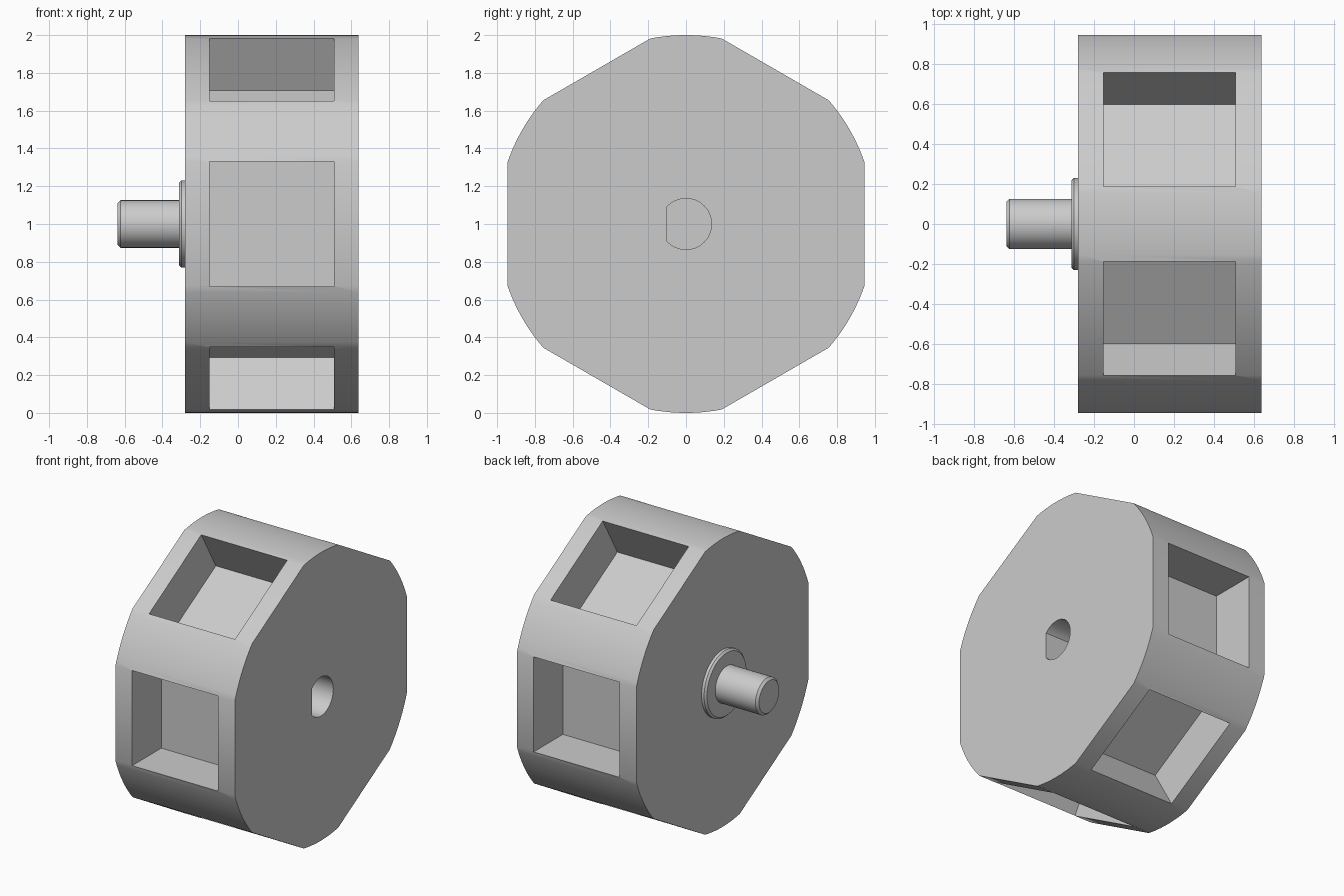
import bpy, bmesh, math
from mathutils import Matrix

cube = bpy.data.objects.get("Cube")
if cube:
    bpy.data.objects.remove(cube, do_unlink=True)

X0, X1 = -0.28, 0.637           # faces of the drum
APOTHEM, DEPTH, POCKET = 0.945, 0.32, 0.66
AXIS_Z = 1.0

grey = bpy.data.materials.new("plain grey")
grey.use_nodes = True
colour = (0.6, 0.6, 0.6, 1)
grey.diffuse_color = colour
grey.node_tree.nodes["Principled BSDF"].inputs["Base Color"].default_value = colour


def finish(bm, name):
    bmesh.ops.recalc_face_normals(bm, faces=bm.faces)
    mesh = bpy.data.meshes.new(name)
    bm.to_mesh(mesh)
    bm.free()
    mesh.materials.append(grey)
    ob = bpy.data.objects.new(name, mesh)
    ob.location.z = AXIS_Z
    bpy.context.collection.objects.link(ob)
    return ob


def select(ob):
    bpy.ops.object.select_all(action='DESELECT')
    ob.select_set(True)
    bpy.context.view_layer.objects.active = ob


def smooth(ob):
    select(ob)
    bpy.ops.object.shade_smooth_by_angle(angle=math.radians(30))


def arc(radius, start, end, steps):
    angles = [start + (end - start) * i / steps for i in range(steps + 1)]
    return [(radius * math.cos(a), radius * math.sin(a)) for a in angles]


def prism(outline, x0, x1, name):
    """Extrude a (y, z) outline along x."""
    bm = bmesh.new()
    face = bm.faces.new([bm.verts.new((x0, y, z)) for y, z in outline])
    side = bmesh.ops.extrude_face_region(bm, geom=[face])["geom"]
    verts = [v for v in side if isinstance(v, bmesh.types.BMVert)]
    bmesh.ops.translate(bm, verts=verts, vec=(x1 - x0, 0, 0))
    return finish(bm, name)


def lathe(profile, name, steps=64):
    """Spin an (x, radius) profile around the x axis."""
    bm = bmesh.new()
    verts = [bm.verts.new((x, r, 0)) for x, r in profile]
    edges = [bm.edges.new(pair) for pair in zip(verts, verts[1:])]
    bmesh.ops.spin(bm, geom=verts + edges, cent=(0, 0, 0), axis=(1, 0, 0),
                   angle=math.tau, steps=steps)
    bmesh.ops.remove_doubles(bm, verts=bm.verts, dist=1e-5)
    ob = finish(bm, name)
    smooth(ob)
    return ob


def cut(target, cutter):
    cutter.hide_render = True
    mod = target.modifiers.new("cut", 'BOOLEAN')
    mod.operation, mod.solver, mod.object = 'DIFFERENCE', 'EXACT', cutter
    select(target)
    bpy.ops.object.modifier_apply(modifier=mod.name)
    bpy.data.objects.remove(cutter, do_unlink=True)


# Round drum with six flats
half_flat = math.acos(APOTHEM)
sixth = math.tau / 6
outline = []
for i in range(6):
    outline += arc(1, i * sixth + half_flat, (i + 1) * sixth - half_flat, 10)
drum = prism(outline, X0, X1, "drum")

# Square pocket sunk into each flat
bm = bmesh.new()
for i in range(6):
    place = (Matrix.Rotation(i * sixth, 4, 'X')
             @ Matrix.Translation(((X0 + X1) / 2, APOTHEM, 0))
             @ Matrix.Diagonal((POCKET, 2 * DEPTH, POCKET, 1)))
    bmesh.ops.create_cube(bm, size=1, matrix=place)
cut(drum, finish(bm, "pocket_cutter"))

# D-shaped socket in the plain face
flat_angle = math.acos(-0.1 / 0.135)
cut(drum, prism(arc(0.135, -flat_angle, flat_angle, 48), X1 - 0.4, X1 + 0.1, "socket_cutter"))
smooth(drum)

# Collar and shaft with chamfered rims
lathe([(X0, 0), (X0, 0.23), (-0.3, 0.23), (-0.313, 0.217), (-0.313, 0)], "collar")
lathe([(-0.3, 0), (-0.3, 0.126), (-0.622, 0.126), (-0.638, 0.11), (-0.638, 0)], "shaft")
